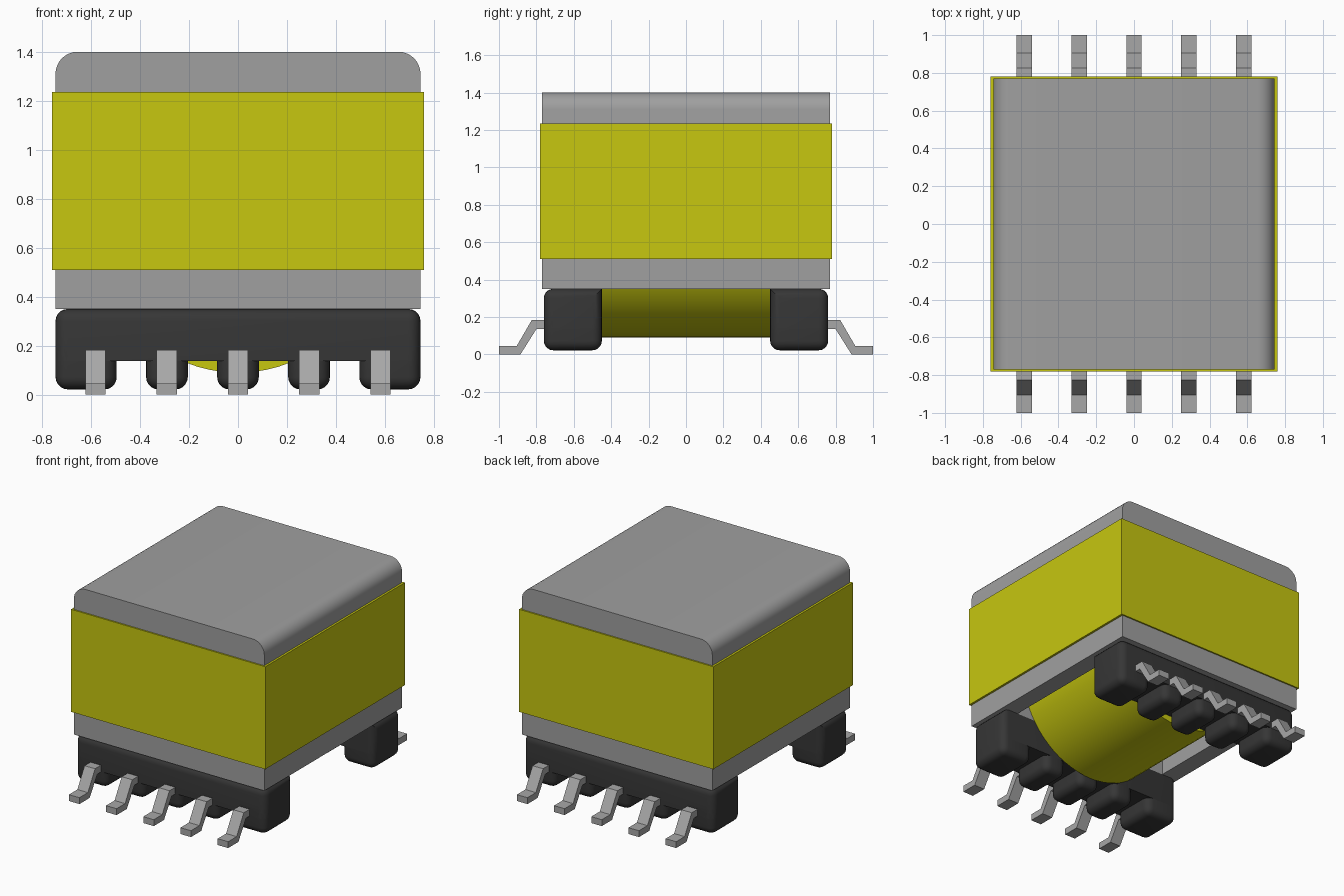
import bpy, bmesh, math
from mathutils import Vector

if "Cube" in bpy.data.objects:
    bpy.data.objects.remove(bpy.data.objects["Cube"], do_unlink=True)


def material(name, rgb, rough=0.6):
    m = bpy.data.materials.new(name)
    m.use_nodes = True
    m.diffuse_color = (*rgb, 1)
    bsdf = next(n for n in m.node_tree.nodes if n.type == "BSDF_PRINCIPLED")
    bsdf.inputs["Base Color"].default_value = (*rgb, 1)
    bsdf.inputs["Roughness"].default_value = rough
    return m


FERRITE = material("ferrite grey", (0.35, 0.35, 0.35))
TAPE = material("tape yellow", (0.57, 0.57, 0.005))
PLASTIC = material("black plastic", (0.037, 0.037, 0.037))
METAL = material("pin grey", (0.39, 0.39, 0.39))


def finish(name, bm, mat):
    bmesh.ops.recalc_face_normals(bm, faces=bm.faces)
    mesh = bpy.data.meshes.new(name)
    bm.to_mesh(mesh)
    bm.free()
    mesh.materials.append(mat)
    ob = bpy.data.objects.new(name, mesh)
    bpy.context.collection.objects.link(ob)
    return ob


def smooth(ob):
    bpy.ops.object.select_all(action="DESELECT")
    ob.select_set(True)
    bpy.context.view_layer.objects.active = ob
    bpy.ops.object.shade_smooth_by_angle(angle=math.radians(35))


def extrude(bm, points, direction):
    """Solid made by sweeping a closed outline along a vector."""
    face = bm.faces.new([bm.verts.new(p) for p in points])
    out = bmesh.ops.extrude_face_region(bm, geom=[face])
    verts = [g for g in out["geom"] if isinstance(g, bmesh.types.BMVert)]
    bmesh.ops.translate(bm, vec=Vector(direction), verts=verts)


def arc(cx, cz, r, a0, a1, n):
    angles = [math.radians(a0 + (a1 - a0) * i / n) for i in range(n + 1)]
    return [(cx + r * math.cos(a), cz + r * math.sin(a)) for a in angles]


def rounded_box(bm, lo, hi, r, keep):
    """Box with the edges chosen by keep(midpoint, is_vertical) rounded."""
    part = bmesh.new()
    x0, y0, z0 = lo
    x1, y1, z1 = hi
    extrude(part, [(x0, y0, z0), (x1, y0, z0), (x1, y1, z0), (x0, y1, z0)], (0, 0, z1 - z0))
    bmesh.ops.recalc_face_normals(part, faces=part.faces)
    edges = []
    for e in part.edges:
        a, b = e.verts[0].co, e.verts[1].co
        if keep((a + b) / 2, abs(a.z - b.z) > 0.001):
            edges.append(e)
    bmesh.ops.bevel(part, geom=edges, offset=r, segments=5, profile=0.5, affect="EDGES")
    tmp = bpy.data.meshes.new("tmp")
    part.to_mesh(tmp)
    part.free()
    bm.from_mesh(tmp)
    bpy.data.meshes.remove(tmp)


# Ferrite core: rounded top corners, round-topped window open underneath
W, D, Z0, Z1, R = 0.745, 0.77, 0.35, 1.4, 0.09
AXIS = 0.66
outline = [(-W, Z0), (W, Z0)] + arc(W - R, Z1 - R, R, 0, 90, 8) + arc(R - W, Z1 - R, R, 90, 180, 8)
bm = bmesh.new()
extrude(bm, [(x, -D, z) for x, z in outline], (0, 2 * D, 0))
core = finish("core", bm, FERRITE)

window = [(-0.62, 0.2), (0.62, 0.2)] + arc(0, AXIS, 0.62, 0, 180, 32)
bm = bmesh.new()
extrude(bm, [(x, -0.45, z) for x, z in window], (0, 0.9, 0))
cutter = finish("core_window_cutter", bm, FERRITE)
cutter.hide_render = True
mod = core.modifiers.new("window", "BOOLEAN")
mod.operation, mod.solver, mod.object = "DIFFERENCE", "EXACT", cutter
bpy.context.view_layer.objects.active = core
bpy.ops.object.modifier_apply(modifier=mod.name)
bpy.data.objects.remove(cutter, do_unlink=True)
smooth(core)

# Tape band wrapped round the core
bm = bmesh.new()
loops = []
for x, y, z in ((0.76, 0.78, 0.51), (0.76, 0.78, 1.235), (W, D, 1.235), (W, D, 0.51)):
    loops.append([bm.verts.new((sx * x, sy * y, z)) for sx, sy in ((-1, -1), (1, -1), (1, 1), (-1, 1))])
for k in range(4):
    a, b = loops[k], loops[(k + 1) % 4]
    for i in range(4):
        j = (i + 1) % 4
        bm.faces.new((a[i], a[j], b[j], b[i]))
finish("tape_band", bm, TAPE)

# Winding lying along y inside the window
bm = bmesh.new()
extrude(bm, [(x, -0.449, z) for x, z in arc(0, AXIS, 0.57, 0, 360, 64)[:-1]], (0, 0.898, 0))
smooth(finish("winding", bm, TAPE))

# Pin rails with feet, and the bent pins, on both sides
FEET = [(-0.745, -0.495), (-0.375, -0.205), (-0.085, 0.085), (0.205, 0.375), (0.495, 0.745)]
PIN = [(0.70, 0.135), (0.80, 0.135), (0.885, 0), (1.0, 0),
       (1.0, 0.045), (0.905, 0.045), (0.825, 0.183), (0.70, 0.183)]
for side, s in (("front", -1), ("back", 1)):
    y0, y1 = sorted((s * 0.45, s * 0.76))
    bm = bmesh.new()
    rounded_box(bm, (-W, y0, 0.138), (W, y1, 0.35), 0.05,
                lambda m, v: v or (m.z > 0.3 and abs(m.y) > 0.5))
    smooth(finish(side + "_rail", bm, PLASTIC))
    bm = bmesh.new()
    for x0, x1 in FEET:
        rounded_box(bm, (x0, y0, 0.022), (x1, y1, 0.2), 0.05,
                    lambda m, v: v or m.z < 0.1)
    smooth(finish(side + "_feet", bm, PLASTIC))
    for i in range(5):
        x = (i - 2) * 0.291
        bm = bmesh.new()
        extrude(bm, [(x - 0.041, s * y, z) for y, z in PIN], (0.082, 0, 0))
        finish(f"{side}_pin_{i + 1}", bm, METAL)
